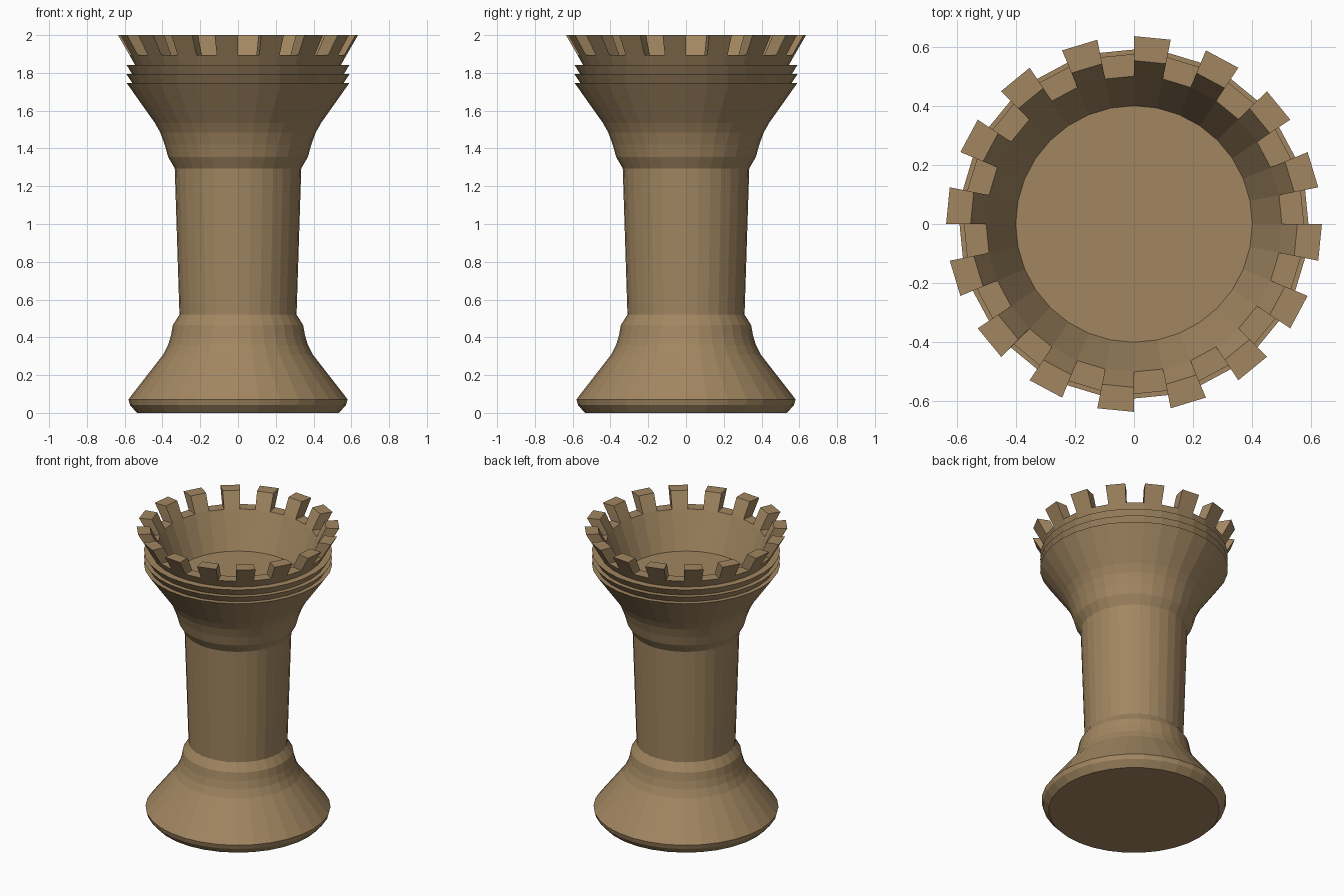
import bpy, bmesh, math

if "Cube" in bpy.data.objects:
    bpy.data.objects.remove(bpy.data.objects["Cube"])

SIDES = 32

# Outer wall from the base up, over the rim, then down the inner wall of the cup
profile = [
    (0.535, 0.0), (0.572, 0.042), (0.58, 0.072),                    # foot
    (0.395, 0.31), (0.37, 0.36), (0.355, 0.41), (0.345, 0.465),     # lower flare
    (0.31, 0.52), (0.335, 1.295),                                   # shaft
    (0.37, 1.355), (0.388, 1.42), (0.412, 1.485), (0.44, 1.535),    # upper flare
    (0.59, 1.747), (0.56, 1.747), (0.59, 1.793), (0.56, 1.793),     # stepped rings
    (0.59, 1.842), (0.545, 1.842),
    (0.575, 1.895), (0.50, 1.895),                                  # rim
    (0.40, 1.65),                                                   # cup floor edge
]
RIM = 19

bm = bmesh.new()
rings = []
for r, z in profile:
    rings.append([bm.verts.new((r * math.cos(2 * math.pi * i / SIDES),
                                r * math.sin(2 * math.pi * i / SIDES), z))
                  for i in range(SIDES)])

# Lathe the profile and remember every second rim face
merlon_bases = []
for k, (low, high) in enumerate(zip(rings, rings[1:])):
    for i in range(SIDES):
        j = (i + 1) % SIDES
        face = bm.faces.new((low[i], low[j], high[j], high[i]))
        if k == RIM and i % 2:
            merlon_bases.append(face)

# Underside and cup floor
bm.faces.new(rings[0][::-1])
bm.faces.new(rings[-1])

# Battlements, leaning outward
for base in merlon_bases:
    top = bmesh.ops.extrude_discrete_faces(bm, faces=[base])["faces"][0]
    for v in top.verts:
        v.co.x *= 1.105
        v.co.y *= 1.105
        v.co.z = 2.0

bmesh.ops.recalc_face_normals(bm, faces=bm.faces[:])
mesh = bpy.data.meshes.new("chess_rook")
bm.to_mesh(mesh)
bm.free()
rook = bpy.data.objects.new("chess_rook", mesh)
bpy.context.collection.objects.link(rook)

# Tan wood colour
wood = bpy.data.materials.new("tan_wood")
wood.diffuse_color = (0.36, 0.24, 0.12, 1)
wood.use_nodes = True
wood.node_tree.nodes["Principled BSDF"].inputs["Base Color"].default_value = wood.diffuse_color
mesh.materials.append(wood)
